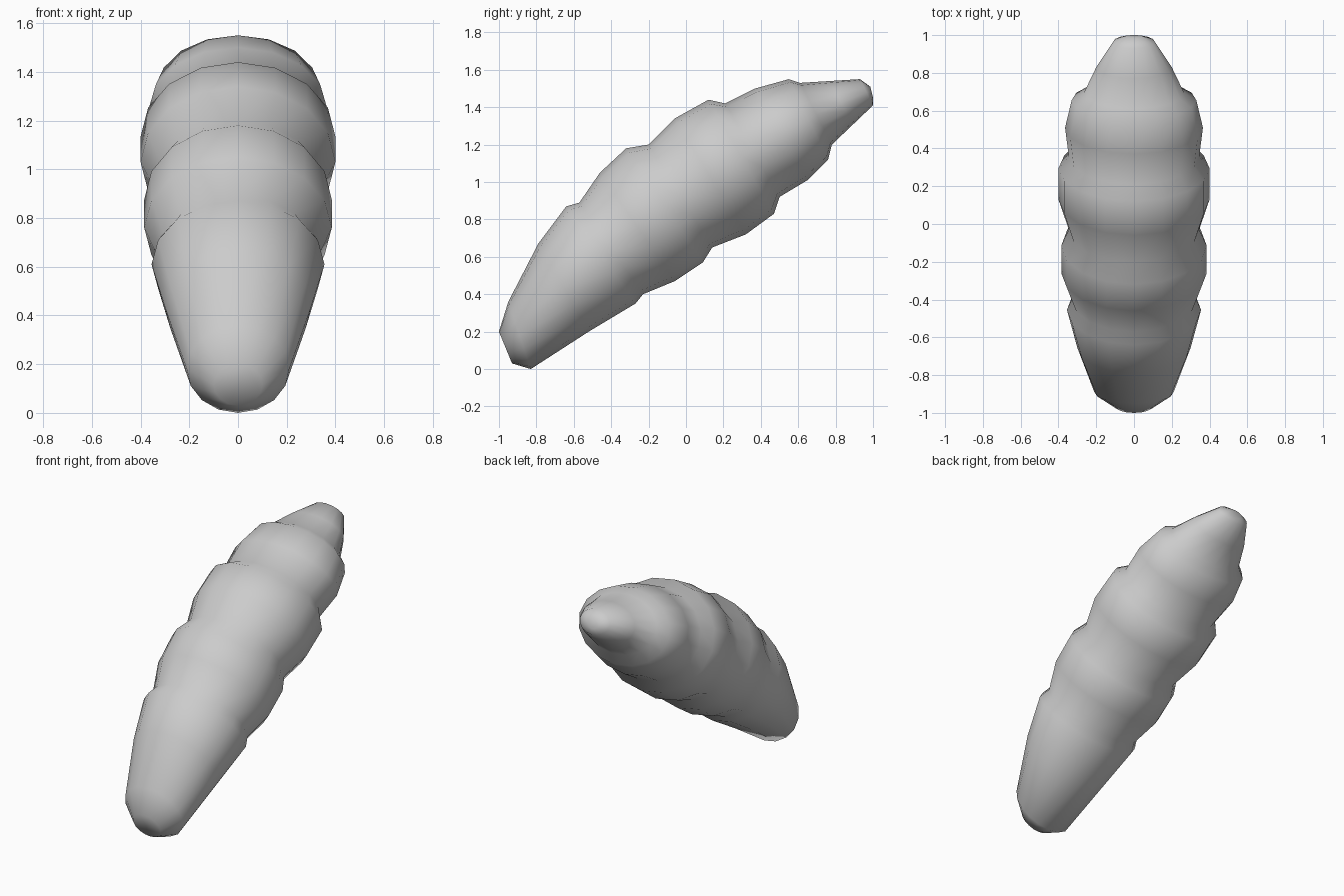
import bpy, bmesh, math
from mathutils import Vector

if "Cube" in bpy.data.objects:
    bpy.data.objects.remove(bpy.data.objects["Cube"])

SIDES = 16

# Each ring: back edge (y, z), belly edge (y, z), half width
RINGS = [
    # blunt tail end and first long segment
    (-1.00, 0.20, -0.93, 0.03, 0.10),
    (-0.95, 0.36, -0.83, 0.00, 0.21),
    (-0.79, 0.67, -0.52, 0.20, 0.30),
    (-0.64, 0.87, -0.27, 0.35, 0.355),
    # second segment
    (-0.57, 0.89, -0.23, 0.40, 0.33),
    (-0.46, 1.05, -0.06, 0.47, 0.385),
    (-0.32, 1.18, 0.09, 0.57, 0.385),
    # third segment
    (-0.20, 1.20, 0.14, 0.65, 0.345),
    (-0.06, 1.34, 0.32, 0.72, 0.40),
    (0.12, 1.44, 0.47, 0.83, 0.40),
    # fourth segment
    (0.21, 1.42, 0.50, 0.92, 0.345),
    (0.37, 1.50, 0.65, 1.01, 0.365),
    (0.55, 1.55, 0.76, 1.12, 0.33),
    # pointed tip
    (0.61, 1.53, 0.78, 1.20, 0.265),
    (0.77, 1.54, 0.89, 1.305, 0.20),
    (0.93, 1.55, 1.00, 1.41, 0.11),
    (0.985, 1.51, 1.00, 1.45, 0.05),
]


def add_ring(bm, back_y, back_z, belly_y, belly_z, half_width):
    back = Vector((0, back_y, back_z))
    belly = Vector((0, belly_y, belly_z))
    centre, up = (back + belly) / 2, (back - belly) / 2
    side = Vector((half_width, 0, 0))
    angles = [2 * math.pi * i / SIDES for i in range(SIDES)]
    return [bm.verts.new(centre + up * math.cos(a) + side * math.sin(a)) for a in angles]


# Segmented body: skin the rings and close both ends
bm = bmesh.new()
rings = [add_ring(bm, *r) for r in RINGS]
for a, b in zip(rings, rings[1:]):
    for i in range(SIDES):
        j = (i + 1) % SIDES
        bm.faces.new((a[i], a[j], b[j], b[i]))
bm.faces.new(rings[0])
bm.faces.new(rings[-1])
bmesh.ops.recalc_face_normals(bm, faces=bm.faces)
for f in bm.faces:
    f.smooth = True

mesh = bpy.data.meshes.new("segmented_body")
bm.to_mesh(mesh)
bm.free()
body = bpy.data.objects.new("segmented_body", mesh)
bpy.context.collection.objects.link(body)
